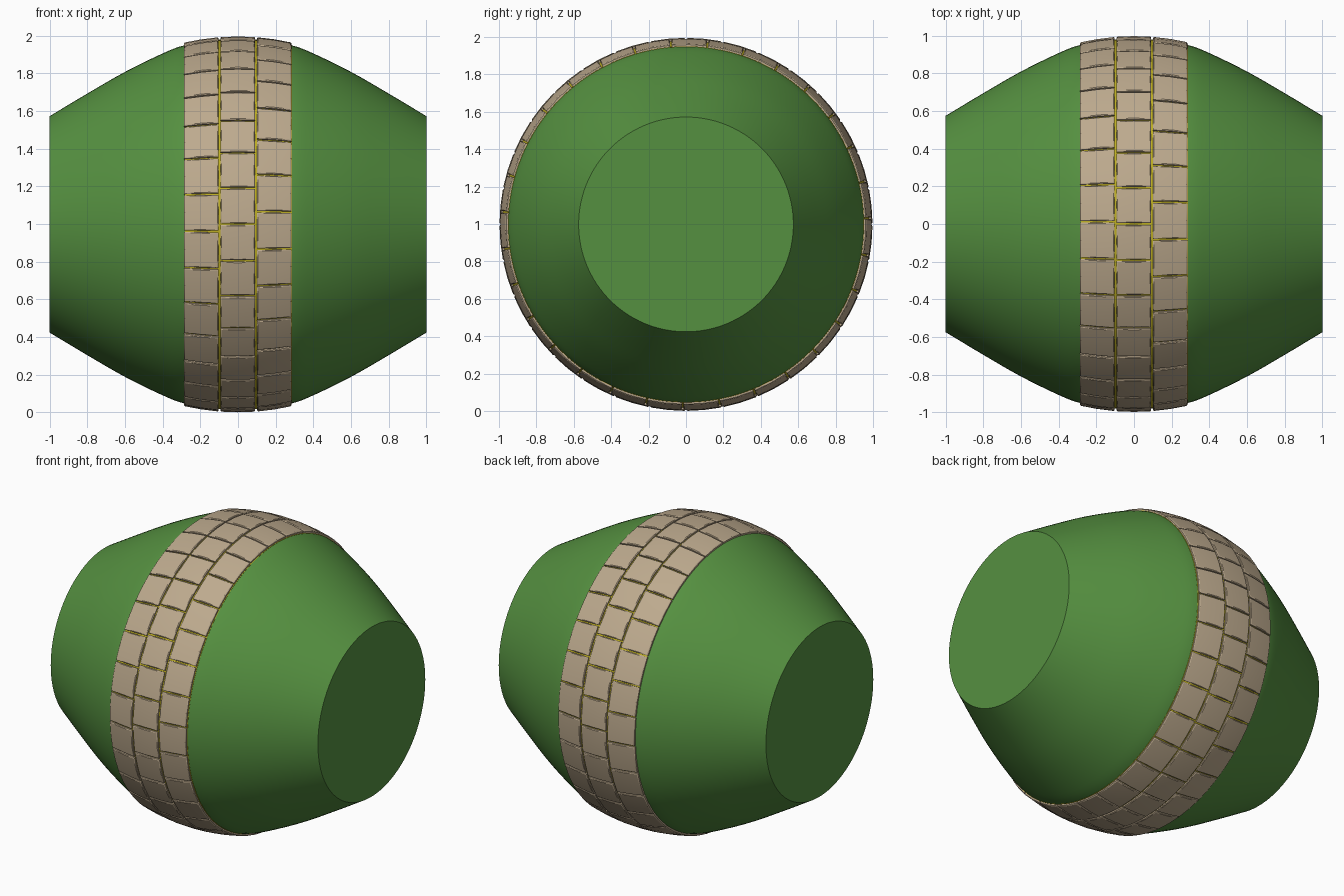
import bpy, bmesh, math

if "Cube" in bpy.data.objects:
    bpy.data.objects.remove(bpy.data.objects["Cube"])

CZ = 0.998  # height of the barrel's axis, which runs along x


def material(name, rgb):
    def lin(c):
        c /= 255
        return c / 12.92 if c <= 0.04045 else ((c + 0.055) / 1.055) ** 2.4
    m = bpy.data.materials.new(name)
    m.diffuse_color = (*[lin(c) for c in rgb], 1)
    m.use_nodes = True
    m.node_tree.nodes["Principled BSDF"].inputs["Base Color"].default_value = m.diffuse_color
    return m


GREEN = material("grass green", (85, 144, 64))
STONE = material("tan stone", (189, 170, 142))
YELLOW = material("mustard yellow", (190, 175, 35))


def point(x, r, a):
    return (x, r * math.cos(a), CZ + r * math.sin(a))


def finish(name, bm, mat):
    bmesh.ops.recalc_face_normals(bm, faces=bm.faces[:])
    me = bpy.data.meshes.new(name)
    bm.to_mesh(me)
    bm.free()
    me.materials.append(mat)
    ob = bpy.data.objects.new(name, me)
    bpy.context.collection.objects.link(ob)
    bpy.ops.object.select_all(action='DESELECT')
    ob.select_set(True)
    bpy.context.view_layer.objects.active = ob
    bpy.ops.object.shade_smooth_by_angle(angle=math.radians(30))
    return ob


def revolve(name, profile, mat, n=128):
    bm = bmesh.new()
    rings = [[bm.verts.new(point(x, r, 2 * math.pi * i / n)) for i in range(n)]
             for x, r in profile]
    for a, b in zip(rings, rings[1:]):
        for i in range(n):
            j = (i + 1) % n
            bm.faces.new((a[i], a[j], b[j], b[i]))
    bm.faces.new(rings[0])
    bm.faces.new(rings[-1])
    return finish(name, bm, mat)


# Barrel body: half profile smoothed by Catmull-Rom, then mirrored
half = [(0, .972), (.15, .967), (.285, .950), (.4, .907), (.6, .809), (.8, .694), (1, .574)]
pts = [(-.15, .967)] + half + [(1.2, .454)]
curve = []
for k in range(1, len(pts) - 2):
    for s in range(4):
        t = s / 4
        curve.append(tuple(
            0.5 * (2 * b + (c - a) * t + (2 * a - 5 * b + 4 * c - d) * t * t
                   + (3 * b - a - 3 * c + d) * t ** 3)
            for a, b, c, d in zip(*pts[k - 1:k + 3])))
curve.append(half[-1])
revolve("barrel_body", [(-x, r) for x, r in curve[:0:-1]] + curve, GREEN)


def tile_radius(x):
    return 0.997 - 0.40 * x * x


# Mortar band showing in the gaps between the stones
xs = [-.28, -.19, -.1, 0, .1, .19, .287]
revolve("mortar_band", [(x, tile_radius(x) - 0.013) for x in xs], YELLOW)


# Stone rings: slightly curved slabs with chamfered outer edges
def stone_ring(name, x0, x1, count, start):
    bm = bmesh.new()
    pitch = 2 * math.pi / count
    gap, ch, depth = 0.0045, 0.005, 0.045
    for k in range(count):
        a0 = math.radians(start) + k * pitch + gap
        a1 = a0 + pitch - 2 * gap
        us = [a0, a0 + ch, (a0 + a1) / 2, a1 - ch, a1]
        vs = [x0, x0 + ch, (x0 + x1) / 2, x1 - ch, x1]
        grid = []
        for i, a in enumerate(us):
            row = []
            for j, x in enumerate(vs):
                rim = i in (0, 4) or j in (0, 4)
                row.append(bm.verts.new(point(x, tile_radius(x) - (0.004 if rim else 0), a)))
            grid.append(row)
        for i in range(4):
            for j in range(4):
                bm.faces.new((grid[i][j], grid[i + 1][j], grid[i + 1][j + 1], grid[i][j + 1]))
        # walls going down into the body
        loop = ([(i, 0) for i in range(4)] + [(4, j) for j in range(4)]
                + [(i, 4) for i in range(4, 0, -1)] + [(0, j) for j in range(4, 0, -1)])
        low = [bm.verts.new(point(vs[j], tile_radius(vs[j]) - depth, us[i])) for i, j in loop]
        for p in range(16):
            q = (p + 1) % 16
            (i, j), (m, n) = loop[p], loop[q]
            bm.faces.new((grid[i][j], grid[m][n], low[q], low[p]))
    finish(name, bm, STONE)


stone_ring("stone_ring_left", -.287, -.103, 31, 89.3)
stone_ring("stone_ring_middle", -.093, .091, 32, 0)
stone_ring("stone_ring_right", .102, .283, 31, 83.2)
